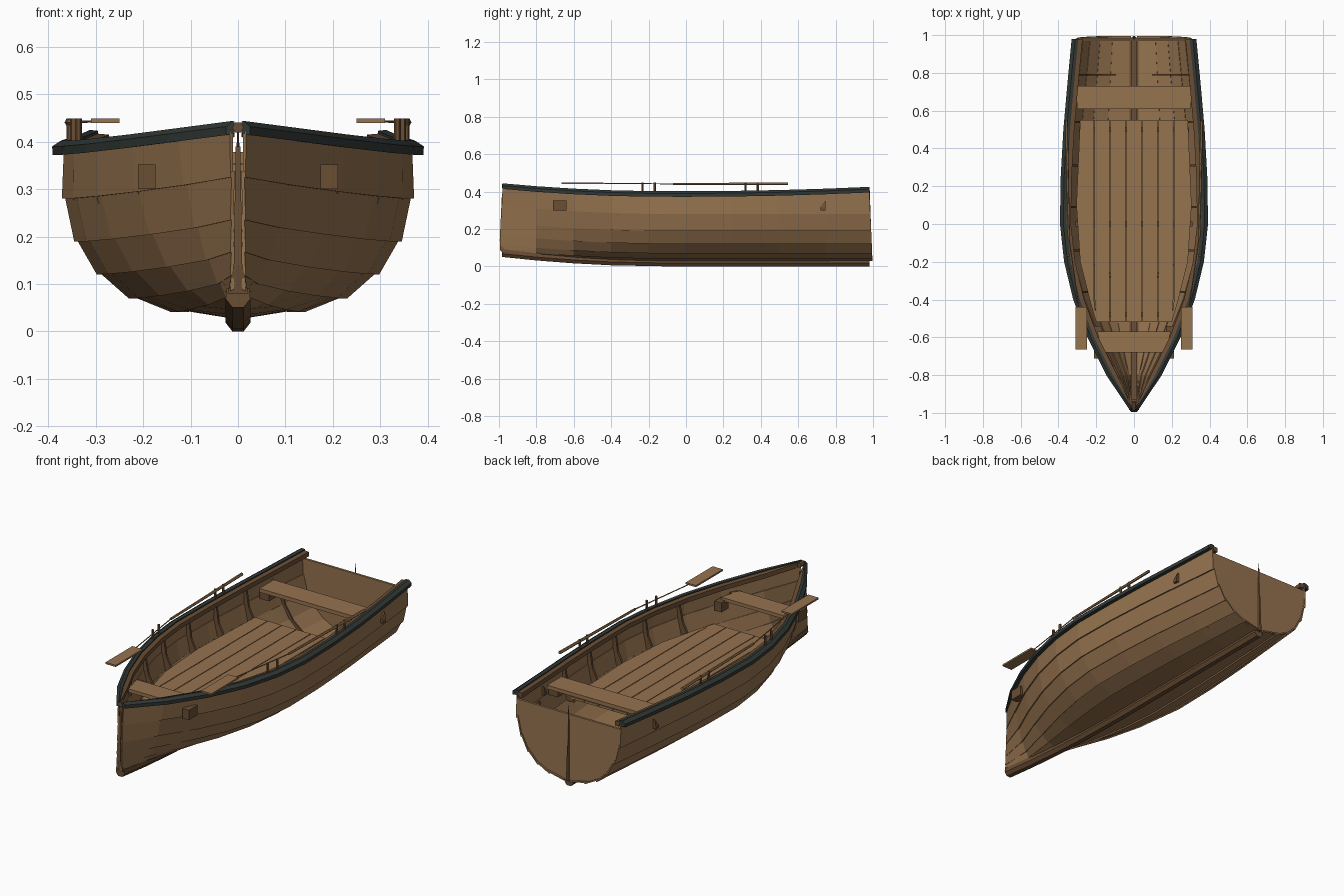
import bpy, bmesh, math
from mathutils import Vector

if "Cube" in bpy.data.objects:
    bpy.data.objects.remove(bpy.data.objects["Cube"])


def srgb(r, g, b):
    return tuple(((c / 255 + 0.055) / 1.055) ** 2.4 for c in (r, g, b)) + (1,)


def material(name, *rgb):
    m = bpy.data.materials.new(name)
    m.diffuse_color = srgb(*rgb)
    m.use_nodes = True
    m.node_tree.nodes["Principled BSDF"].inputs["Base Color"].default_value = m.diffuse_color
    return m


wood = material("warm_wood", 150, 115, 79)
dark = material("dark_wood", 106, 78, 52)
paint = material("dark_green_paint", 50, 57, 53)


def finish(name, bm, mat, mirror=False, thick=0):
    bmesh.ops.recalc_face_normals(bm, faces=bm.faces)
    me = bpy.data.meshes.new(name)
    bm.to_mesh(me)
    bm.free()
    me.materials.append(mat)
    ob = bpy.data.objects.new(name, me)
    bpy.context.collection.objects.link(ob)
    if thick:
        mod = ob.modifiers.new("thickness", 'SOLIDIFY')
        mod.thickness, mod.offset = thick, 0
    if mirror:
        ob.modifiers.new("mirror", 'MIRROR').use_mirror_merge = False
    return ob


def loft(name, rings, mat, mirror=False, closed=True, thick=0):
    """Skin a row of sections; closed sections also get end caps."""
    bm = bmesh.new()
    vs = [[bm.verts.new(p) for p in r] for r in rings]
    n = len(rings[0])
    for a, b in zip(vs, vs[1:]):
        for i in range(n if closed else n - 1):
            j = (i + 1) % n
            bm.faces.new((a[i], a[j], b[j], b[i]))
    if closed:
        bm.faces.new(vs[0])
        bm.faces.new(vs[-1][::-1])
    return finish(name, bm, mat, mirror, thick)


def box(name, x, y, z, mat, mirror=False):
    rings = [[(x[0], v, z[0]), (x[1], v, z[0]), (x[1], v, z[1]), (x[0], v, z[1])] for v in y]
    return loft(name, rings, mat, mirror)


def rod(name, a, b, ra, rb, mat, mirror=False, n=6):
    a, b = Vector(a), Vector(b)
    q = (b - a).to_track_quat('Z', 'Y')
    rings = [[p + q @ Vector((r * math.cos(t * math.tau / n), r * math.sin(t * math.tau / n), 0))
              for t in range(n)] for p, r in ((a, ra), (b, rb))]
    return loft(name, rings, mat, mirror)


# Hull lines: half breadth at each station, and the midship section
BREADTH = [(-.98, .014), (-.8, .125), (-.6, .225), (-.4, .30), (-.2, .348), (0, .37),
           (.25, .366), (.5, .352), (.75, .33), (.98, .308)]
SECTION = [(.02, .032, 1), (.14, .044, 1.7), (.228, .072, 1.6), (.295, .122, 1.4),
           (.342, .19, 1.25), (.368, .28, 1.1), (.364, .38, 1)]
STATIONS = [s[0] for s in BREADTH]


def breadth(y):
    for (y0, b0), (y1, b1) in zip(BREADTH, BREADTH[1:]):
        if y <= y1:
            return b0 + (b1 - b0) * (y - y0) / (y1 - y0)
    return BREADTH[-1][1]


def bow(y):
    return max(0, (-y - .1) / .88) ** 2


def sheer(y):
    return .38 + .042 * bow(y) + .023 * max(0, y / .98) ** 2


def hull(k, y, out=0):
    x, z, p = SECTION[k]
    x = max(.013, x * (breadth(y) / .37) ** p) + out
    z = sheer(y) if k == 6 else z + .045 * bow(y) + (.01 if k == 0 else 0) * bow(y)
    rake = (.4 - z) * .045
    return Vector((x, y + (rake if y > .9 else -rake if y < -.9 else 0), z))


def hull_x(y, z):
    pts = [hull(k, y) for k in range(7)]
    for a, b in zip(pts, pts[1:]):
        if z <= b.z:
            return a.x + (b.x - a.x) * max(0, (z - a.z) / (b.z - a.z))
    return pts[-1].x


# Overlapping planks: each upper edge tucks in behind the plank above
for k in range(6):
    rows = []
    for y in STATIONS:
        low, top = hull(k, y), hull(k + 1, y)
        if k < 5:
            d = Vector((top.x - low.x, 0, top.z - low.z)).normalized()
            top = top + d * .012 + Vector((-d.z, 0, d.x)) * (.008 if y > -.9 else .003)
        rows.append([low, top])
    loft("hull_plank_%d" % (k + 1), rows, wood, True, False, .007)

# Transom
edge = [hull(k, .98, -.003) for k in range(7)]
edge[-1].z = .378
for p in edge:
    p.y = .98 + (.4 - p.z) * .02
outline = edge + [Vector((-p.x, p.y, p.z)) for p in reversed(edge)]
loft("transom", [[p + Vector((0, d, 0)) for p in outline] for d in (-.012, 0)], wood)
rod("stern_post", (0, .986, .03), (0, .98, .425), .011, .002, dark)

# Gunwale rail and the bare inner rail beside it
RAIL = [(.021, -.008), (.022, .010), (.004, .022), (-.013, .020), (-.013, -.004)]
INNER = [(-.013, -.012), (-.013, .014), (-.036, .012), (-.036, -.012)]
for name, prof, mat in (("gunwale_rail", RAIL, paint), ("inner_rail", INNER, dark)):
    loft(name, [[(breadth(y) + dx if y > -.9 else max(.007, .008 + dx * .8), y, sheer(y) + dz)
                 for dx, dz in prof] for y in STATIONS], mat, True)

# Keel, inner keel, stem and stem cap
keel = []
for y in (-.985, -.8, -.6, -.4, -.1, .98):
    z = .05 * bow(y)
    keel.append([(-.012, y, z), (.012, y, z), (.026, y, z + .018),
                 (.024, y, z + .04), (-.024, y, z + .04), (-.026, y, z + .018)])
loft("keel", keel, dark)
loft("inner_keel", [[(-.017, y, z), (.017, y, z), (.017, y, z + .02), (-.017, y, z + .02)]
                    for y, z in ((-.93, .1), (-.6, .07), (-.2, .045), (.97, .04))], dark)
loft("stem", [[(-w, y0, z), (w, y0, z), (w, y1, z), (-w, y1, z)]
              for w, y0, y1, z in ((.022, -.99, -.94, .08), (.009, -.996, -.95, .14),
                                   (.005, -.984, -.955, .39))], dark)
rod("stem_cap", (0, -.984, .43), (0, -.945, .43), .012, .012, dark)

# Floor boards trimmed to the curve of the hull
FLOOR = [(-.52, .20), (-.4, .235), (-.2, .285), (.1, .305), (.55, .285)]
cuts = [-.32, -.21, -.127, -.043, .043, .127, .21, .32]
for i, (x0, x1) in enumerate(zip(cuts, cuts[1:])):
    x0, x1 = x0 + .002, x1 - .002
    rings = []
    for y, w in FLOOR:
        a, b = max(-w, min(x0, w - .002)), min(w, max(x1, -w + .002))
        rings.append([(a, y, .218), (b, y, .218), (b, y, .23), (a, y, .23)])
    loft("floor_board_%d" % (i + 1), rings, wood)
for y in (-.48, 0, .5):
    w = hull_x(y, .2) * .9
    box("floor_bearer", (-w, w), (y - .012, y + .012), (.198, .218), dark)

# Ribs: wedges wide at the floor, narrow at the rail
for y in (-.36, -.14, .09, .31, .54):
    rings = []
    for z, w in ((.2, .045), (.28, .028), (.37, .012)):
        x = hull_x(y, z) - .004
        rings.append([(x - w, y - .006, z), (x, y - .006, z), (x, y + .006, z), (x - w, y + .006, z)])
    loft("rib", rings, dark, True)

# Low frame near the stern
frame = [hull(k, .79, -.006) for k in range(1, 6)]
loft("stern_frame", [[(p.x, .787, p.z), (p.x, .795, p.z), (p.x - .012, .795, p.z + .015),
                      (p.x - .012, .787, p.z + .015)] for p in frame], dark, True)

# Seats with support blocks
box("rear_seat", (-.302, .302), (.61, .73), (.335, .355), wood)
box("rear_seat_block", (.26, .315), (.63, .70), (.29, .335), dark, True)
loft("front_seat", [[(-w, y, .335), (w, y, .335), (w, y, .353), (-w, y, .353)]
                    for y, w in ((-.68, .165), (-.57, .195))], wood)
box("front_seat_block", (.17, .21), (-.60, -.54), (.29, .34), dark, True)

# Outer fittings on the hull sides
box("bow_block", (.174, .211), (-.712, -.64), (.30, .352), dark, True)
loft("stern_cleat", [[(.31, y, .30), (.345, y, .30), (.345, y, .315), (.338, y, t), (.31, y, t)]
                     for y, t in ((.72, .32), (.745, .35))], dark, True)

# Thole pins and oars
for y in (-.232, -.167, .318, .383):
    x = min(.355, breadth(y) - .004)
    rod("thole_pin", (x, y, .39), (x, y, .449), .007, .007, dark, True)
box("oar_blade", (.25, .31), (-.665, -.44), (.44, .449), wood, True)
rod("oar_neck", (.29, -.45, .444), (.345, -.07, .441), .0025, .003, wood, True)
rod("oar_handle", (.345, -.07, .441), (.358, .545, .441), .006, .008, wood, True)
